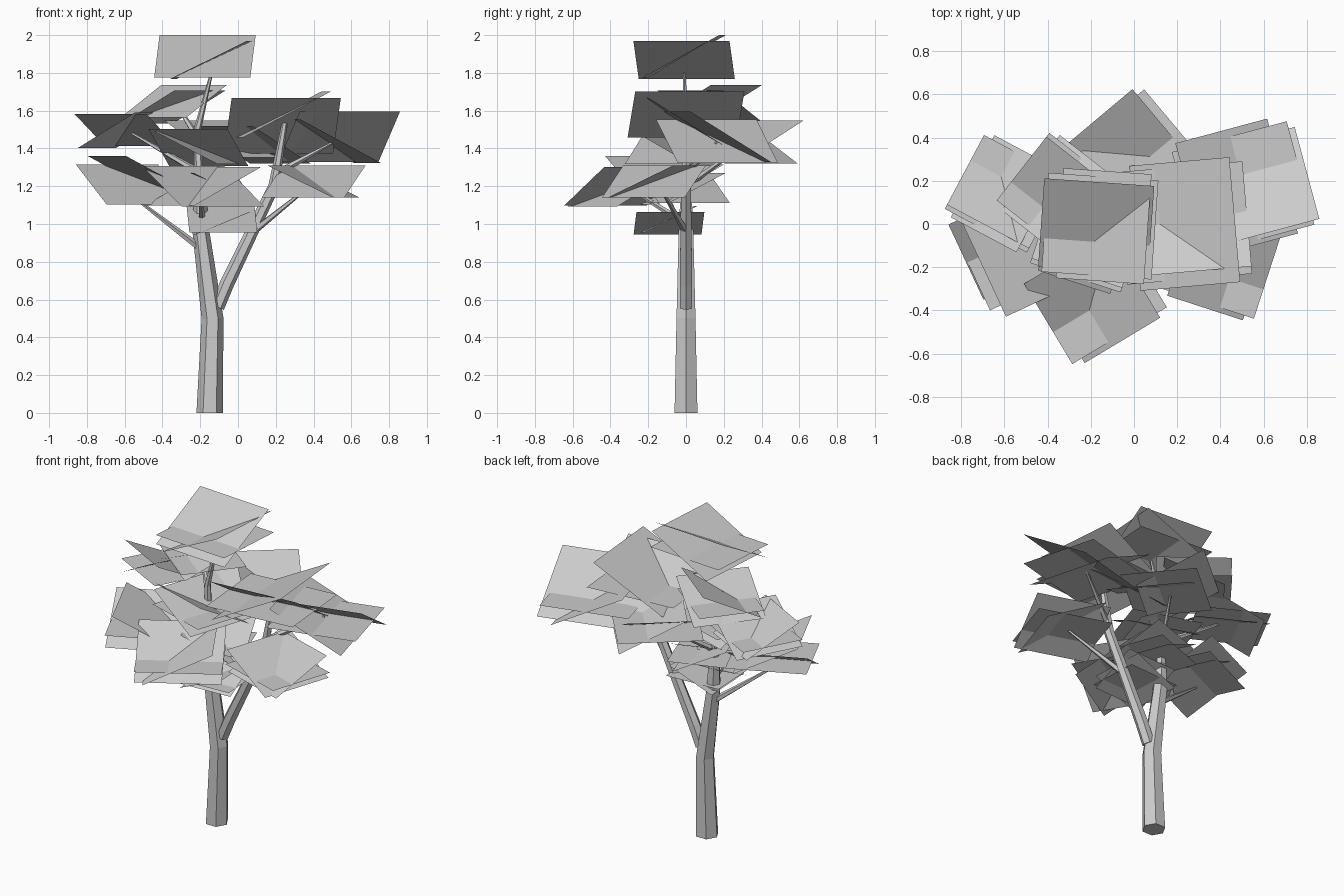
import bpy, bmesh, math
from mathutils import Vector, Matrix

cube = bpy.data.objects.get("Cube")
if cube:
    bpy.data.objects.remove(cube)

grey = bpy.data.materials.new("plain_grey")
grey.use_nodes = True
colour = (0.6, 0.6, 0.6, 1)
grey.diffuse_color = colour
grey.node_tree.nodes["Principled BSDF"].inputs["Base Color"].default_value = colour


def finish(name, bm):
    mesh = bpy.data.meshes.new(name)
    bm.to_mesh(mesh)
    bm.free()
    mesh.materials.append(grey)
    bpy.context.collection.objects.link(bpy.data.objects.new(name, mesh))


def limb(name, path, sides=6):
    """Tapered faceted tube through (x, y, z, radius) points."""
    bm = bmesh.new()
    pts = [Vector(p[:3]) for p in path]
    rings = []
    for i, p in enumerate(pts):
        d = (pts[min(i + 1, len(pts) - 1)] - pts[max(i - 1, 0)]).normalized()
        if i == 0 and p.z == 0:
            d = Vector((0, 0, 1))
        turn = Vector((0, 0, 1)).rotation_difference(d)
        ring = []
        for k in range(sides):
            a = math.tau * k / sides
            ring.append(bm.verts.new(p + turn @ Vector((math.cos(a), math.sin(a), 0)) * path[i][3]))
        rings.append(ring)
    for lo, hi in zip(rings, rings[1:]):
        for k in range(sides):
            n = (k + 1) % sides
            bm.faces.new((lo[k], lo[n], hi[n], hi[k]))
    bm.faces.new(rings[0][::-1])
    bm.faces.new(rings[-1])
    finish(name, bm)


def leaf_cluster(name, centre, yaw, size, slope_y, slope_x, shift=(0, 0, 0)):
    """Level card crossed by one card sloping along y and a shifted one sloping along x."""
    bm = bmesh.new()
    turn = Matrix.Rotation(math.radians(yaw), 3, 'Z')
    half, run, rise = size * 0.5, size * 0.4, size * 0.22
    cards = [
        (half, run, 0, rise * slope_y, Vector()),
        (run, half, rise * slope_x, 0, Vector(shift)),
        (half, size * 0.45, 0, 0, Vector(shift) / 2 - Vector((0, 0, 0.03))),
    ]
    for wide, deep, rise_x, rise_y, move in cards:
        verts = []
        for u, v in ((-1, -1), (1, -1), (1, 1), (-1, 1)):
            p = Vector((u * wide, v * deep, u * rise_x + v * rise_y))
            verts.append(bm.verts.new(Vector(centre) + move + turn @ p))
        bm.faces.new(verts)
    finish(name, bm)


# Trunk and main limbs
limb("trunk", [(-0.15, 0, 0, 0.07), (-0.135, 0, 0.5, 0.058), (-0.195, 0, 0.95, 0.045), (-0.2, 0, 1.12, 0.036)])
limb("leader", [(-0.2, 0, 1.08, 0.03), (-0.215, 0, 1.5, 0.02), (-0.14, -0.01, 1.8, 0.008)])
limb("right_leaning_limb", [(-0.11, 0, 0.56, 0.038), (-0.06, 0, 0.68, 0.038),
                            (0.19, 0, 1.2, 0.03), (0.25, 0, 1.55, 0.014)])

# Thin branches: name, start, end
twigs = [
    ("low_outer_branch", (-0.21, 0, 0.88), (-0.55, -0.09, 1.14)),
    ("low_front_branch", (-0.19, 0, 1.0), (-0.2, -0.3, 1.19)),
    ("far_front_branch", (0.08, 0, 0.96), (0.38, -0.14, 1.2)),
    ("far_upper_branch", (0.21, 0, 1.27), (0.5, 0.16, 1.43)),
    ("mid_outer_branch", (-0.2, 0, 1.27), (-0.56, 0.12, 1.48)),
    ("mid_back_branch", (-0.2, 0, 1.2), (-0.04, 0.28, 1.4)),
    ("upper_branch", (-0.21, 0, 1.45), (-0.33, 0.1, 1.64)),
]
for name, a, b in twigs:
    limb(name, [(*a, 0.02), (*b, 0.007)], 5)

# Foliage: name, centre, yaw, size, slope along y, slope along x, shift of the second card
clusters = [
    ("crown_leaves", (-0.175, -0.01, 1.888), -4, 0.51, 1, 0.9, (0.035, 0, -0.02)),
    ("mid_outer_leaves", (-0.595, 0.14, 1.497), -28, 0.43, -0.9, 1),
    ("upper_leaves", (-0.34, 0.13, 1.65), -38, 0.44, 0.9, 0.9, (0, 0, -0.03)),
    ("mid_back_leaves", (-0.07, 0.31, 1.45), 40, 0.5, 0.9, -0.9, (0.14, -0.04, -0.03)),
    ("mid_front_leaves", (-0.21, -0.06, 1.405), -18, 0.44, -1, -0.9),
    ("limb_top_leaves", (0.235, 0.01, 1.52), 5, 0.58, -1.15, 0.95, (0, -0.01, 0.06)),
    ("far_upper_leaves", (0.535, 0.165, 1.462), 15, 0.55, -1.1, -0.95, (-0.06, 0, -0.025)),
    ("far_front_leaves", (0.4, -0.17, 1.225), -18, 0.46, 0.85, -0.85),
    ("low_outer_leaves", (-0.56, -0.075, 1.21), 25, 0.48, 1, -0.9, (0.04, -0.055, 0.055)),
    ("low_front_leaves", (-0.185, -0.32, 1.2), 31, 0.51, 0.95, 0.9),
    ("low_inner_leaves", (-0.15, -0.01, 1.19), 20, 0.4, 0.9, -0.9),
    ("lowest_leaves", (-0.085, -0.09, 1.025), 3, 0.36, 0.9, 0.75, (0, 0, -0.02)),
]
for cluster in clusters:
    leaf_cluster(*cluster)
